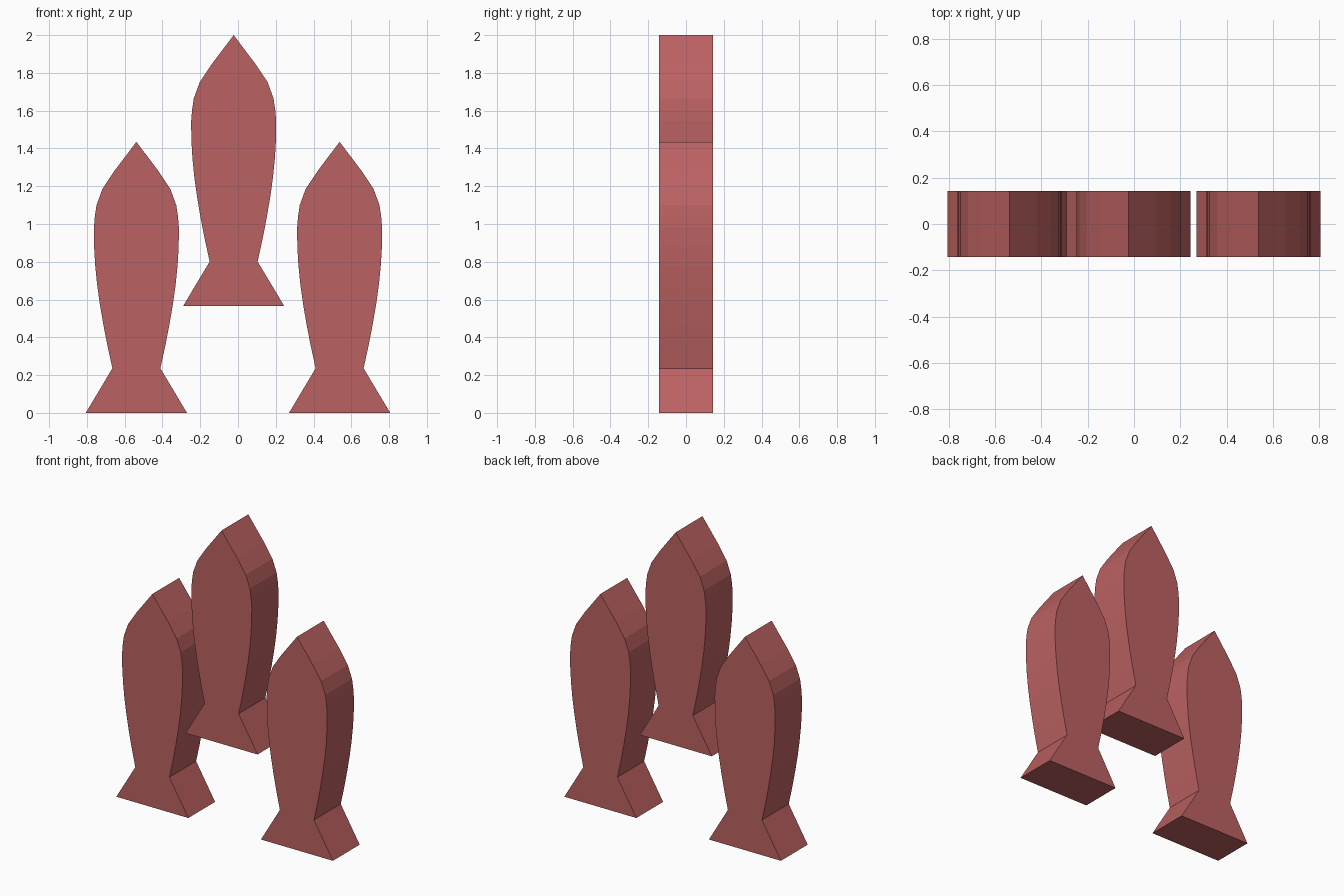
import bpy, bmesh

if "Cube" in bpy.data.objects:
    bpy.data.objects.remove(bpy.data.objects["Cube"])

# Shared colour
mat = bpy.data.materials.new("dull_red")
mat.diffuse_color = (0.5, 0.12, 0.12, 1)
mat.use_nodes = True
mat.node_tree.nodes["Principled BSDF"].inputs["Base Color"].default_value = mat.diffuse_color

HALF_DEPTH = 0.142

# Right half of the outline: (half width, height), flared tail to pointed tip
HALF = [(0.268, 0), (0.127, 0.236), (0.154, 0.36), (0.175, 0.468),
        (0.194, 0.58), (0.208, 0.68), (0.218, 0.78), (0.224, 0.88),
        (0.225, 0.98), (0.220, 1.04), (0.211, 1.10), (0.180, 1.185),
        (0.117, 1.28)]
TIP = (0, 1.435)
OUTLINE = HALF + [TIP] + [(-x, z) for x, z in reversed(HALF)]


def finned_slab(name, x, z):
    """Extrude the outline along y."""
    bm = bmesh.new()
    face = bm.faces.new([bm.verts.new((px, -HALF_DEPTH, pz)) for px, pz in OUTLINE])
    ext = bmesh.ops.extrude_face_region(bm, geom=[face], use_keep_orig=True)
    verts = [g for g in ext["geom"] if isinstance(g, bmesh.types.BMVert)]
    bmesh.ops.translate(bm, verts=verts, vec=(0, 2 * HALF_DEPTH, 0))
    bmesh.ops.recalc_face_normals(bm, faces=bm.faces)
    mesh = bpy.data.meshes.new(name)
    bm.to_mesh(mesh)
    bm.free()
    mesh.materials.append(mat)
    obj = bpy.data.objects.new(name, mesh)
    obj.location = (x, 0, z)
    bpy.context.collection.objects.link(obj)


# Two standing slabs and one raised between them
finned_slab("left_slab", -0.538, 0)
finned_slab("right_slab", 0.538, 0)
finned_slab("raised_middle_slab", -0.023, 0.565)
